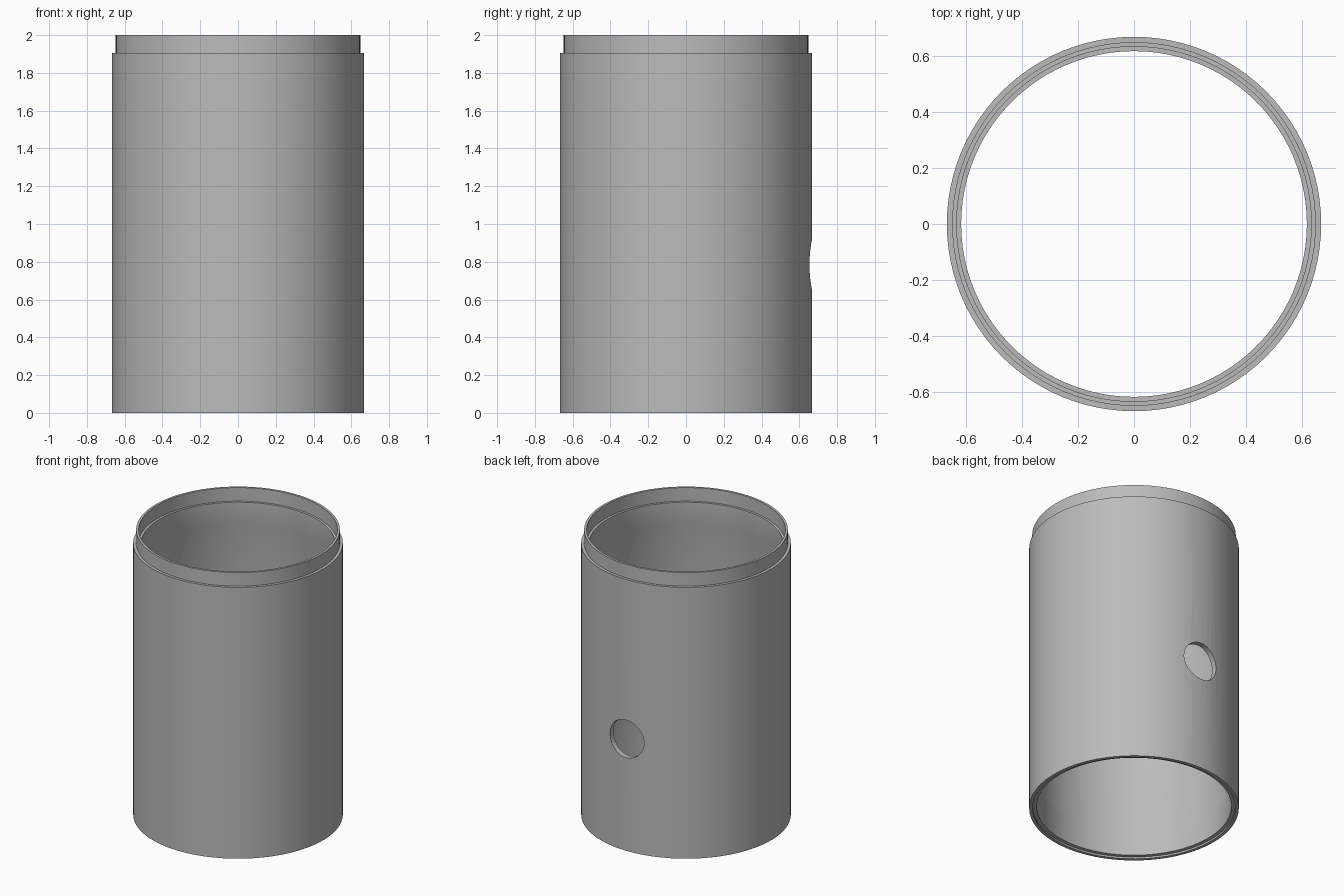
import bpy, bmesh, math

old = bpy.data.objects.get("Cube")
if old:
    bpy.data.objects.remove(old, do_unlink=True)

SEGMENTS = 96

# Single grey material
grey = bpy.data.materials.new("plain_grey")
grey.use_nodes = True
colour = (0.5, 0.5, 0.5, 1.0)
grey.diffuse_color = colour
grey.node_tree.nodes["Principled BSDF"].inputs["Base Color"].default_value = colour

# Wall cross-section (radius, height): outer skin, top spigot, stepped bore
profile = [
    (0.667, 0.0), (0.667, 1.905), (0.648, 1.905), (0.648, 2.0),
    (0.632, 2.0), (0.632, 1.905), (0.616, 1.905),
    (0.616, 1.76), (0.63, 1.70), (0.63, 0.24), (0.62, 0.19),
    (0.62, 0.012), (0.645, 0.012), (0.645, 0.0),
]


def lathe(name, points):
    """Revolve a closed cross-section around the z axis."""
    bm = bmesh.new()
    verts = [bm.verts.new((r, 0, z)) for r, z in points]
    edges = [bm.edges.new((a, b)) for a, b in zip(verts, verts[1:] + verts[:1])]
    bmesh.ops.spin(bm, geom=verts + edges, cent=(0, 0, 0), axis=(0, 0, 1),
                   angle=math.tau, steps=SEGMENTS)
    bmesh.ops.remove_doubles(bm, verts=bm.verts[:], dist=0.0005)
    bmesh.ops.recalc_face_normals(bm, faces=bm.faces[:])
    mesh = bpy.data.meshes.new(name)
    bm.to_mesh(mesh)
    bm.free()
    obj = bpy.data.objects.new(name, mesh)
    bpy.context.collection.objects.link(obj)
    mesh.materials.append(grey)
    return obj


tube = lathe("tube_body", profile)

# Round port through the back wall
bpy.ops.mesh.primitive_cylinder_add(vertices=48, radius=0.132, depth=0.4,
                                    location=(0, 0.65, 0.785),
                                    rotation=(math.pi / 2, 0, 0))
cutter = bpy.context.object
cutter.name = "port_cutter"
cutter.hide_render = True
cutter.data.materials.append(grey)

cut = tube.modifiers.new("port", "BOOLEAN")
cut.operation = "DIFFERENCE"
cut.solver = "EXACT"
cut.object = cutter

bpy.ops.object.select_all(action="DESELECT")
tube.select_set(True)
bpy.context.view_layer.objects.active = tube
bpy.ops.object.modifier_apply(modifier=cut.name)
bpy.data.objects.remove(cutter, do_unlink=True)

# Smooth walls with crisp steps and port rim
bpy.ops.object.shade_smooth_by_angle(angle=math.radians(30))
